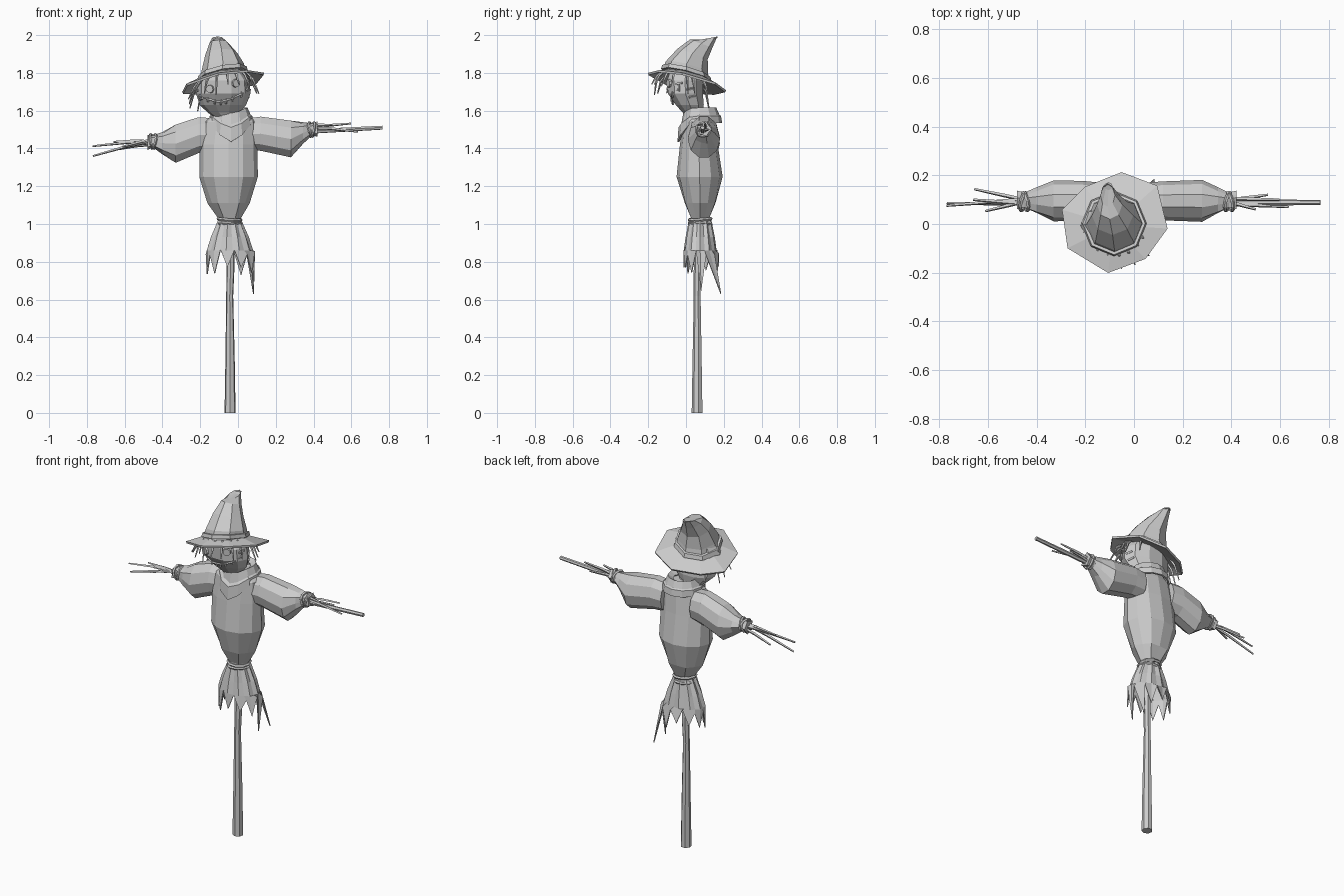
import bpy, bmesh, math, random
from math import sin, cos, pi, radians
from mathutils import Vector
from mathutils.bvhtree import BVHTree

if "Cube" in bpy.data.objects:
    bpy.data.objects.remove(bpy.data.objects["Cube"])

random.seed(4)


def make(name, verts, faces, thick=0):
    me = bpy.data.meshes.new(name)
    me.from_pydata([tuple(v) for v in verts], [], faces)
    bm = bmesh.new()
    bm.from_mesh(me)
    bmesh.ops.recalc_face_normals(bm, faces=bm.faces)
    bm.to_mesh(me)
    bm.free()
    ob = bpy.data.objects.new(name, me)
    bpy.context.collection.objects.link(ob)
    if thick:
        mod = ob.modifiers.new("thickness", 'SOLIDIFY')
        mod.thickness = thick
        mod.offset = 0
    return ob


def ring(c, u, v, n, fold=0):
    """Ellipse of n points; fold pulls every other point inwards."""
    c, u, v = Vector(c), Vector(u), Vector(v)
    out = []
    for i in range(n):
        a, k = 2 * pi * i / n, 1 - fold * (i % 2)
        out.append(c + (u * cos(a) + v * sin(a)) * k)
    return out


def skin(name, rings, caps=True, thick=0):
    n = len(rings[0])
    faces = [(r * n + i, r * n + (i + 1) % n, (r + 1) * n + (i + 1) % n, (r + 1) * n + i)
             for r in range(len(rings) - 1) for i in range(n)]
    if caps:
        faces += [tuple(range(n)), tuple((len(rings) - 1) * n + i for i in range(n))]
    return make(name, [p for r in rings for p in r], faces, thick)


def tube(name, pts, radii, n=5):
    pts = [Vector(p) for p in pts]
    rings = []
    for i, p in enumerate(pts):
        t = (pts[min(i + 1, len(pts) - 1)] - pts[max(i - 1, 0)]).normalized()
        u = t.cross(Vector((0.2, 0.9, 0.35))).normalized()
        rings.append(ring(p, u * radii[i], t.cross(u) * radii[i], n))
    return skin(name, rings)


def rope(name, loc, r, rot, thick=0.009):
    bpy.ops.mesh.primitive_torus_add(major_segments=10, minor_segments=5, major_radius=r,
                                     minor_radius=thick, location=loc, rotation=rot)
    bpy.context.object.name = name


# Post and cross stick
tube("post", [(-.042, .06, 0), (-.042, .06, .3), (-.044, .06, .62), (-.04, .062, .75), (-.04, .065, 1.58)],
     [.03, .025, .019, .021, .02], 7)
tube("cross_stick", [(-.5, .09, 1.43), (.1, .09, 1.475), (.765, .088, 1.51)], [.012, .014, .011], 6)

# Torso: z, x centre, y centre, x radius, y radius, pleat depth
torso = [(.99, -.045, .075, .057, .055, .2), (1.03, -.045, .075, .06, .055, .2),
         (1.11, -.05, .075, .112, .09, .1), (1.25, -.05, .072, .155, .122, 0),
         (1.42, -.05, .068, .153, .1, 0), (1.54, -.042, .068, .14, .085, 0),
         (1.585, -.035, .07, .085, .065, 0)]
skin("torso", [ring((x, y, z), (rx, 0, 0), (0, ry, 0), 12, f) for z, x, y, rx, ry, f in torso])

# Ragged shirt tail with uneven tips
N = 22
tail = [ring((-.045, .075, z), (rx, 0, 0), (0, ry, 0), N, f)
        for z, rx, ry, f in [(1.02, .06, .057, .15), (.93, .1, .075, .12), (.86, .122, .085, .06)]]
tips = []
for i in range(N):
    a = 2 * pi * i / N
    z = .85 + random.uniform(-.02, .02) if i % 2 else .755 + random.uniform(-.03, .025)
    k = 1
    if i in (0, 2):
        z, k = (.64, .9) if i == 0 else (.63, 1.1)
    tips.append(Vector((-.038 + .13 * cos(a) * k, .08 + .092 * sin(a) * k + (.05 if i == 2 else 0), z)))
skin("shirt_tail", tail + [tips], caps=False, thick=.006)
rope("waist_rope_upper", (-.045, .075, 1.025), .06, (.06, .05, 0))
rope("waist_rope_lower", (-.045, .075, 1.003), .06, (-.05, -.04, 0))

# Puffy sleeves: x, z, height radius, depth radius, pleat depth
sleeves = {
    "left": [(-.14, 1.475, .09, .075, 0), (-.21, 1.47, .1, .082, 0), (-.33, 1.425, .106, .084, 0),
             (-.4, 1.428, .062, .056, .12), (-.45, 1.437, .034, .034, .2), (-.48, 1.432, .042, .042, .25)],
    "right": [(.05, 1.475, .088, .075, 0), (.12, 1.478, .095, .08, 0), (.28, 1.45, .102, .086, 0),
              (.345, 1.482, .06, .056, .12), (.39, 1.5, .034, .034, .2), (.42, 1.503, .042, .042, .25)]}
straw_ends = {
    "left": [(-.77, .075, 1.412), (-.768, .085, 1.36), (-.655, .143, 1.392), (-.61, .053, 1.41), (-.66, .1, 1.435)],
    "right": [(.598, .1, 1.532), (.635, .07, 1.488), (.55, .12, 1.5), (.5, .06, 1.525)]}
for side, rows in sleeves.items():
    skin(side + "_sleeve", [ring((x, .095, z), (0, ry, 0), (0, 0, rz), 10, f) for x, z, rz, ry, f in rows])
    wx, wz = rows[4][0], rows[4][1]
    s = 1 if wx > 0 else -1
    for k in (-1, 1):
        rope(side + "_wrist_rope", (wx + .004 * k, .092, wz), .038, (0, pi / 2 + .25 * k, .25 * k), .008)
    for j, end in enumerate(straw_ends[side]):
        start = Vector((wx - .03 * s, .092 + .012 * cos(j * 2.4), wz + .014 * sin(j * 2.4)))
        mid = start.lerp(Vector(end), .5) + Vector((0, 0, .006))
        tube(side + "_hand_straw", [start, mid, end], [.008, .008, .005], 4)

# Scarf: two collar layers that dip to a point at the front
def scarf(name, rows, n=12):
    rings = []
    for r, z, dip in rows:
        pts = []
        for i in range(n):
            a = 2 * pi * i / n
            pts.append(Vector((-.037 + r * cos(a), .073 + r * sin(a),
                               z - dip * max(0, -sin(a)) ** 3)))
        rings.append(pts)
    skin(name, rings, caps=False, thick=.01)

scarf("scarf_lower", [(.08, 1.59, .05), (.108, 1.57, .06), (.113, 1.535, .1)])
scarf("scarf_upper", [(.06, 1.595, .03), (.085, 1.612, .03), (.1, 1.575, .085)])

# Sack head
head_rows = [(1.54, -.045, .06, .05, .045), (1.59, -.075, .035, .085, .055), (1.63, -.08, .02, .123, .078),
             (1.69, -.078, -.003, .144, .097), (1.76, -.08, -.005, .14, .1), (1.82, -.085, 0, .1, .085)]
head = skin("head", [ring((x, y, z), (rx, 0, 0), (0, ry, 0), 10) for z, x, y, rx, ry in head_rows])
bvh = BVHTree.FromPolygons([v.co for v in head.data.vertices], [p.vertices for p in head.data.polygons])


def on_head(deg, z):
    d = Vector((cos(radians(deg)), sin(radians(deg)), 0))
    hit = bvh.ray_cast(Vector((-.078, .01, z)) + d, -d)
    return hit[0], hit[1]


# Button eyes, mouth and stitches
for deg, z in ((-126, 1.715), (-56, 1.745)):
    p, nrm = on_head(deg, z)
    tube("button_eye", [p - nrm * .005, p + nrm * .01], [.024, .021], 8)
mouth = [on_head(d, 1.65 + .00025 * (d + 90) + .00001 * (d + 90) ** 2) for d in range(-160, -19, 20)]
tube("mouth", [p + nrm * .002 for p, nrm in mouth], [.006] * len(mouth), 4)
for p, nrm in mouth:
    tube("mouth_stitch", [p + Vector((0, 0, -.016)) + nrm * .003, p + Vector((.003, 0, .016)) + nrm * .003],
         [.005, .005], 4)
for deg, z in ((-20, 1.74), (5, 1.71), (10, 1.67), (190, 1.7), (200, 1.66)):
    a, na = on_head(deg - 8, z)
    b, nb = on_head(deg + 8, z + .008)
    tube("side_stitch", [a + na * .003, b + nb * .003], [.007, .007], 4)

# Hat: tilted brim, bent crown and band
def tilt(x, y, r):
    return 1.748 + r + .19 * (x + .085) - .25 * y

edge = [(.137, -.02), (.095, .155), (-.05, .21), (-.2, .15),
        (-.293, .057), (-.27, -.1), (-.105, -.2), (.047, -.143)]
outer = [Vector((x, y, tilt(x, y, 0))) for x, y in edge]
inner = []
for x, y in edge:
    ix, iy = -.085 + (x + .085) * .52, -.005 + (y + .005) * .52
    inner.append(Vector((ix, iy, tilt(ix, iy, .035))))
skin("hat_brim", [outer, inner], caps=False, thick=.012)
crown = [(-.083, 0, 1.778, .122, .125, -.25, .19), (-.08, .004, 1.832, .112, .112, -.25, .15),
         (-.088, .035, 1.9, .085, .08, -.35, .05), (-.1, .08, 1.955, .052, .06, -.35, 0),
         (-.108, .118, 1.983, .03, .048, .2, 0), (-.105, .155, 1.983, .016, .016, .3, 0)]
skin("hat_crown", [ring((x, y, z), (rx, 0, rx * sx), (0, ry, ry * sy), 8)
                   for x, y, z, rx, ry, sy, sx in crown])
skin("hat_band", [ring((-.082, .002, z), (r, 0, r * .19), (0, r, -r * .25), 8)
                  for z, r in ((1.785, .122), (1.788, .134), (1.81, .128), (1.812, .112))])

# Straw hair poking out under the brim
for i in range(18):
    a = 2 * pi * i / 18 + random.uniform(-.12, .12)
    if 0.9 < a < 2.2:
        continue
    drop = random.uniform(.06, .11)
    pts = []
    for r, d in ((.125, -.02), (.158, .02), (.175 + random.uniform(-.01, .02), drop)):
        x, y = -.08 + r * cos(a), r * sin(a)
        pts.append((x, y, tilt(x, y, 0) - d + .01))
    tube("straw_hair", pts, [.007, .007, .003], 4)
